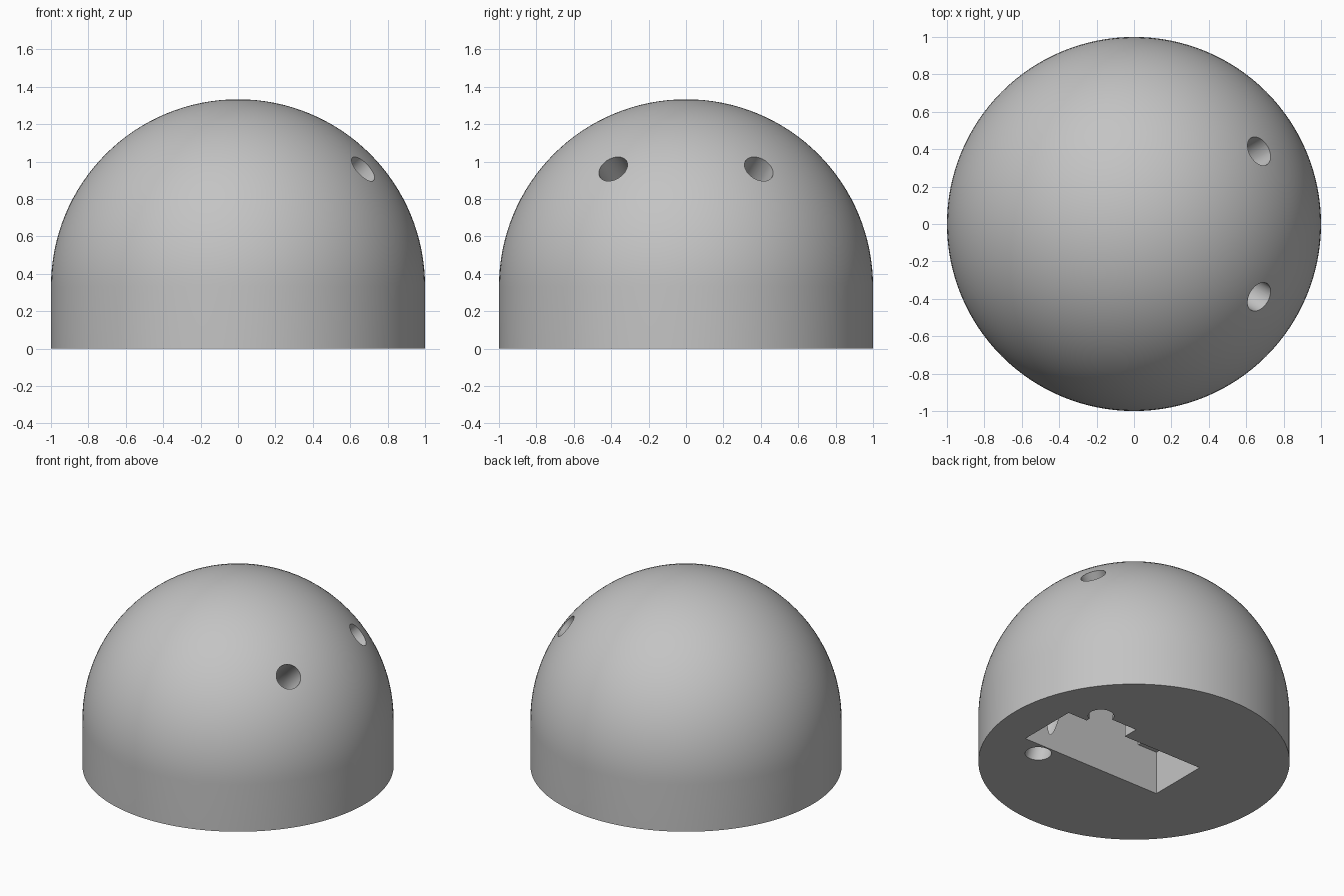
import bpy, bmesh, math
from mathutils import Vector

if "Cube" in bpy.data.objects:
    bpy.data.objects.remove(bpy.data.objects["Cube"])

BASE = 1 / 3          # height of the straight wall below the hemisphere
SEG = 128

grey = bpy.data.materials.new("light grey")
grey.diffuse_color = (0.55, 0.55, 0.55, 1)
grey.use_nodes = True
grey.node_tree.nodes["Principled BSDF"].inputs["Base Color"].default_value = grey.diffuse_color


def make_object(name, bm):
    bmesh.ops.recalc_face_normals(bm, faces=bm.faces)
    mesh = bpy.data.meshes.new(name)
    bm.to_mesh(mesh)
    bm.free()
    obj = bpy.data.objects.new(name, mesh)
    bpy.context.collection.objects.link(obj)
    return obj


def box(name, lo, hi):
    bm = bmesh.new()
    bmesh.ops.create_cube(bm, size=1)
    lo, hi = Vector(lo), Vector(hi)
    for v in bm.verts:
        v.co = (lo + hi) / 2 + v.co * (hi - lo)
    return make_object(name, bm)


def tube(name, points, radius, sides=48):
    """Capped round tube swept along a path of points."""
    bm = bmesh.new()
    rings = []
    for i, p in enumerate(points):
        along = points[min(i + 1, len(points) - 1)] - points[max(i - 1, 0)]
        rot = along.to_track_quat('Z', 'Y')
        rings.append([bm.verts.new(p + rot @ Vector((
            radius * math.cos(k * math.tau / sides),
            radius * math.sin(k * math.tau / sides), 0))) for k in range(sides)])
    for a, b in zip(rings, rings[1:]):
        for k in range(sides):
            n = (k + 1) % sides
            bm.faces.new((a[k], a[n], b[n], b[k]))
    bm.faces.new(rings[0][::-1])
    bm.faces.new(rings[-1])
    return make_object(name, bm)


def cut(target, cutter):
    mod = target.modifiers.new("cut", 'BOOLEAN')
    mod.operation, mod.solver, mod.object = 'DIFFERENCE', 'EXACT', cutter
    bpy.context.view_layer.objects.active = target
    bpy.ops.object.modifier_apply(modifier=mod.name)
    bpy.data.objects.remove(cutter)


# Dome body: half profile revolved around z
bm = bmesh.new()
profile = [(0, 0), (1, 0)] + [
    (math.cos(a), BASE + math.sin(a))
    for a in (i * math.pi / 2 / 32 for i in range(32))] + [(0, BASE + 1)]
verts = [bm.verts.new((r, 0, z)) for r, z in profile]
edges = [bm.edges.new(pair) for pair in zip(verts, verts[1:])]
bmesh.ops.spin(bm, geom=verts + edges, cent=(0, 0, 0), axis=(0, 0, 1),
               angle=math.tau, steps=SEG)
bmesh.ops.remove_doubles(bm, verts=bm.verts, dist=1e-4)
bmesh.ops.dissolve_limit(bm, angle_limit=0.001, verts=bm.verts,
                         edges=[e for e in bm.edges
                                if all(v.co.z < 1e-4 for v in e.verts)])
dome = make_object("dome_body", bm)

# Underside pocket: shallow shelf, deep chamber and a side notch
cut(dome, box("shelf_cutter", (-0.372, -0.22, -0.1), (0.3, 0.212, 0.306)))
cut(dome, box("chamber_cutter", (-0.22, -0.22, -0.1), (0.727, 0.212, 0.55)))
cut(dome, box("notch_cutter", (0.255, 0.1, -0.1), (0.575, 0.325, 0.3)))

# Bent channels from the underside to the two openings in the dome
for side in (-1, 1):
    az = side * math.radians(30.2)

    def at(r, z):
        return Vector((r * math.cos(az), r * math.sin(az), z))

    bend = at(0.48, 0.72)
    low, high = at(0.645, -0.1), at(0.93, BASE + 0.812 * 0.93)
    p, q = bend.lerp(low, 0.25), bend.lerp(high, 0.35)
    path = [low] + [
        p * (1 - t) ** 2 + bend * 2 * t * (1 - t) + q * t ** 2
        for t in (i / 8 for i in range(9))] + [high]
    cut(dome, tube("channel_cutter", path, 0.083))

# Finish
dome.data.materials.clear()
dome.data.materials.append(grey)
for poly in dome.data.polygons:
    poly.material_index = 0
bpy.ops.object.select_all(action='DESELECT')
dome.select_set(True)
bpy.context.view_layer.objects.active = dome
bpy.ops.object.shade_smooth_by_angle(angle=math.radians(30))
